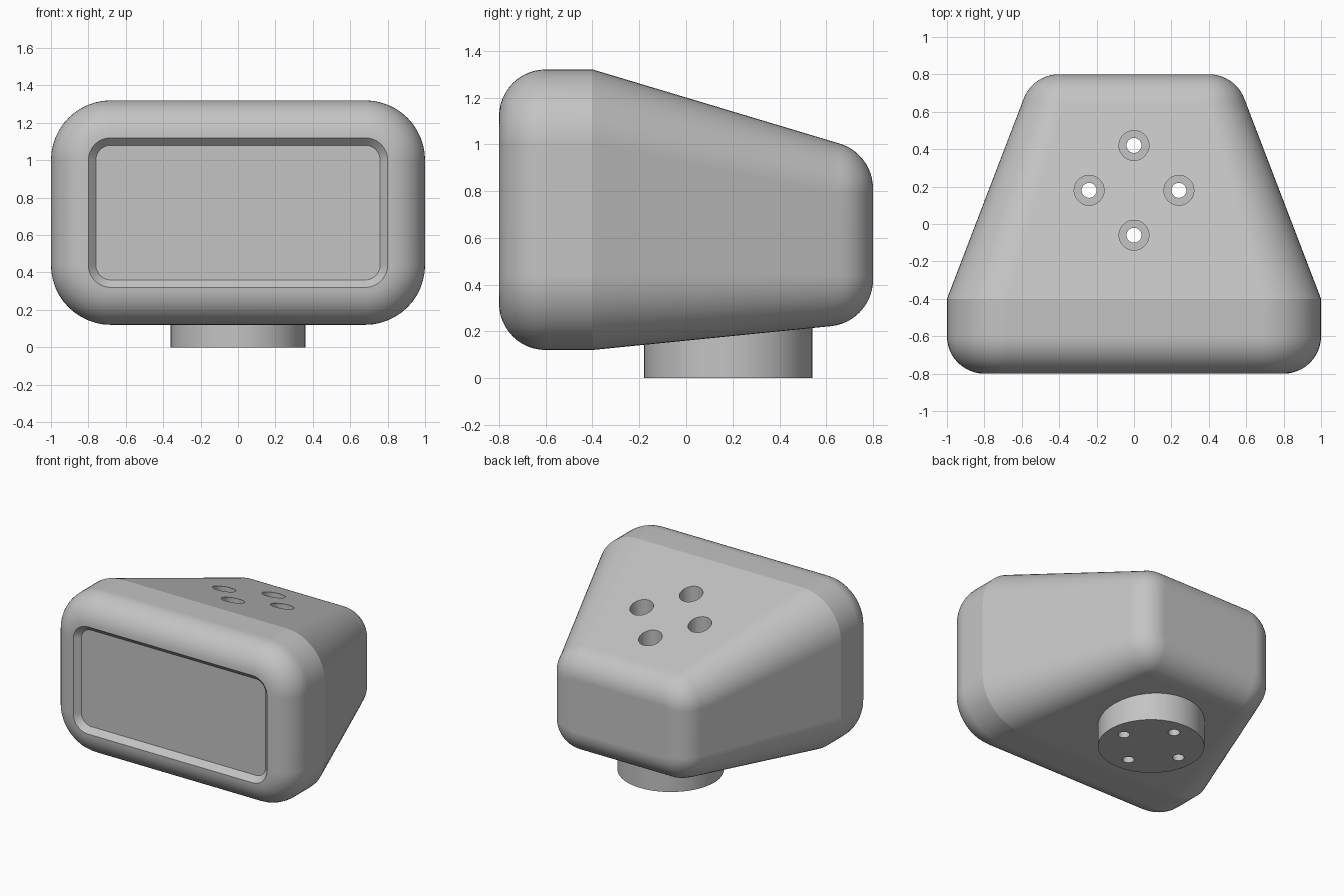
import bpy, bmesh
from math import sin, cos, pi, sqrt, atan, radians

if "Cube" in bpy.data.objects:
    bpy.data.objects.remove(bpy.data.objects["Cube"], do_unlink=True)

R = 0.2        # rounding of the front and back rims
CORNER = 0.32  # rounding of the long edges
STEPS = 12

grey = bpy.data.materials.new("light grey")
grey.use_nodes = True
colour = (0.55, 0.55, 0.55, 1)
grey.diffuse_color = colour
grey.node_tree.nodes["Principled BSDF"].inputs["Base Color"].default_value = colour


def make_object(name, bm):
    bmesh.ops.recalc_face_normals(bm, faces=bm.faces)
    mesh = bpy.data.meshes.new(name)
    bm.to_mesh(mesh)
    bm.free()
    obj = bpy.data.objects.new(name, mesh)
    bpy.context.collection.objects.link(obj)
    mesh.materials.append(grey)
    return obj


def cylinder(name, x, y, radius, z0, z1, sides=64):
    bm = bmesh.new()
    bmesh.ops.create_cone(bm, cap_ends=True, segments=sides, radius1=radius,
                          radius2=radius, depth=z1 - z0)
    bmesh.ops.translate(bm, verts=bm.verts, vec=(x, y, (z0 + z1) / 2))
    return make_object(name, bm)


def section(y, w, bottom, top, r):
    """Rounded rectangle in the plane at depth y."""
    points = []
    corners = [(w - r, top - r), (r - w, top - r), (r - w, bottom + r), (w - r, bottom + r)]
    for quarter, (cx, cz) in enumerate(corners):
        for i in range(STEPS + 1):
            a = (quarter + i / STEPS) * pi / 2
            points.append((cx + r * cos(a), y, cz + r * sin(a)))
    return points


def tapered(y, start, end):
    """Straight taper that ends in an arc tangent to the back plane."""
    slope = (start - end) / 1.2
    a = atan(slope)
    if y <= 0.6 + R * sin(a):
        return end + slope * (0.8 - y)
    centre = end + slope * (R - R * sin(a)) - R * cos(a)
    return centre + sqrt(max(0, R * R - (y - 0.6) ** 2))


def front_section(y, inset):
    return section(y, 1 - inset, 0.12 + inset, 1.32 - inset, CORNER - inset)


# Body sections: recessed panel, rounded front rim, straight band, taper, rounded back
rings = [front_section(-0.76, 0.24)]
for i in range(STEPS + 1):
    a = i / STEPS * pi / 2
    rings.append(front_section(-0.6 - R * cos(a), R * (1 - sin(a))))
crease = len(rings)
rings.append(front_section(-0.4, 0))
for i in range(15):
    a = i / 14 * pi / 2
    y = 0.6 + R * sin(a)
    rings.append(section(y, tapered(y, 1, 0.54), -tapered(y, -0.12, -0.24),
                         tapered(y, 1.32, 0.96), max(0.02, 0.22 - R + R * cos(a))))

bm = bmesh.new()
loops = [[bm.verts.new(p) for p in ring] for ring in rings]
count = len(loops[0])
for a, b in zip(loops, loops[1:]):
    for i in range(count):
        j = (i + 1) % count
        bm.faces.new((a[i], a[j], b[j], b[i]))
bm.faces.new(loops[0])
bm.faces.new(loops[-1])
for i in range(count):
    bm.edges.get((loops[crease][i], loops[crease][i - 1])).smooth = False
body = make_object("body", bm)

# Round foot under the body
foot = cylinder("foot", 0, 0.18, 0.36, 0, 0.24, 96)

# Four counterbored screw holes through body and foot
cutters = []
for x, y in [(0.24, 0.18), (-0.24, 0.18), (0, 0.42), (0, -0.06)]:
    cutters.append(cylinder("counterbore_cutter", x, y, 0.08, 0.4, 1.6, 48))
    cutters.append(cylinder("screw_hole_cutter", x, y, 0.04, -0.1, 0.5, 32))

for obj in (body, foot):
    bpy.ops.object.select_all(action="DESELECT")
    obj.select_set(True)
    bpy.context.view_layer.objects.active = obj
    for cutter in cutters:
        if obj == foot and cutter.name.startswith("counterbore"):
            continue
        mod = obj.modifiers.new("hole", "BOOLEAN")
        mod.operation = "DIFFERENCE"
        mod.solver = "EXACT"
        mod.object = cutter
        bpy.ops.object.modifier_apply(modifier=mod.name)
    bpy.ops.object.shade_smooth_by_angle(angle=radians(16))
    weighted = obj.modifiers.new("flat_face_normals", "WEIGHTED_NORMAL")
    weighted.keep_sharp = True

for cutter in cutters:
    bpy.data.objects.remove(cutter, do_unlink=True)
